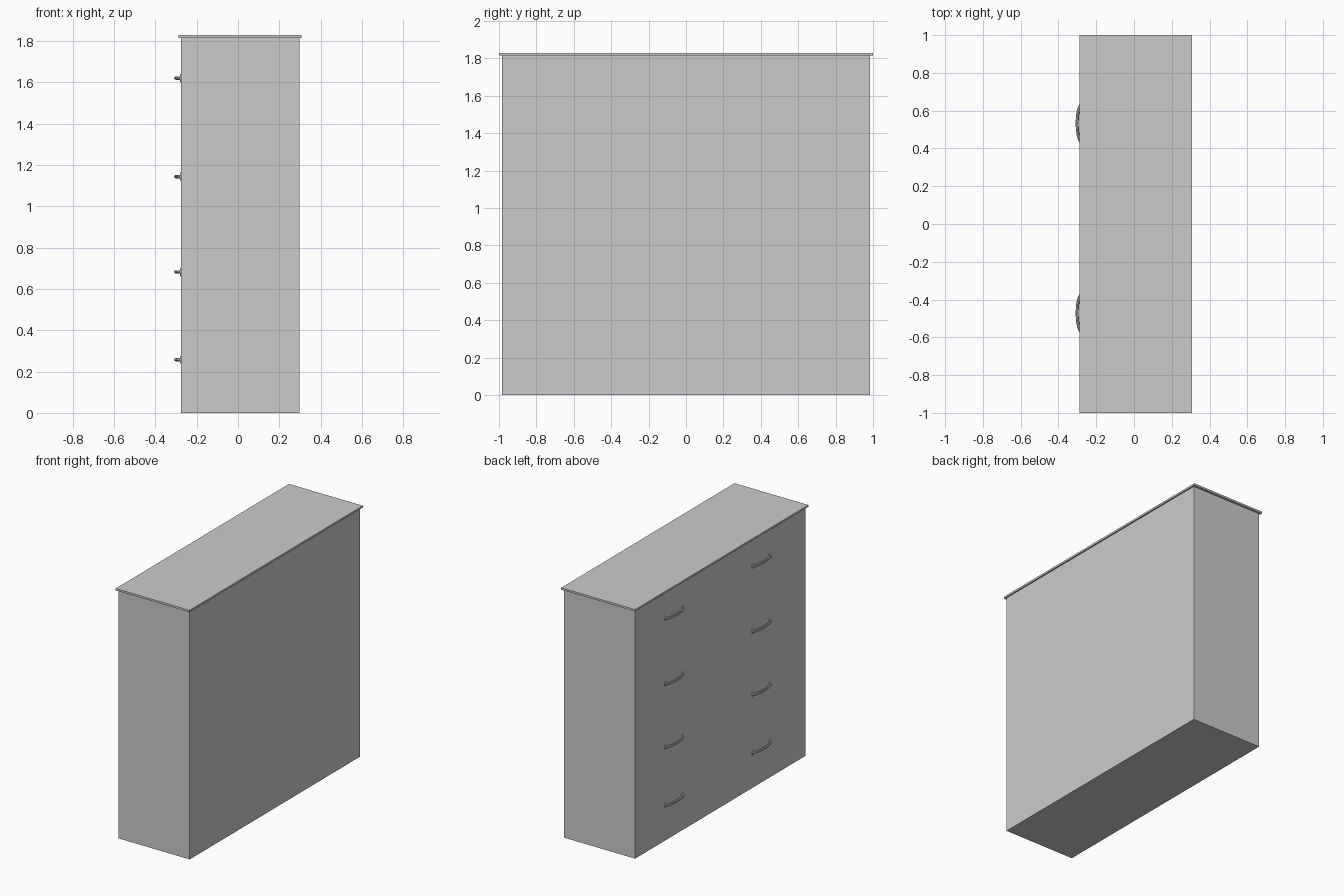
import bpy
import math

if "Cube" in bpy.data.objects:
    bpy.data.objects.remove(bpy.data.objects["Cube"], do_unlink=True)


def make_material(name, value):
    mat = bpy.data.materials.new(name)
    mat.use_nodes = True
    colour = (value, value, value, 1)
    mat.diffuse_color = colour
    mat.node_tree.nodes["Principled BSDF"].inputs["Base Color"].default_value = colour
    return mat


grey = make_material("plain grey", 0.6)


def box(name, low, high):
    """Box spanning two opposite corners."""
    centre = [(a + b) / 2 for a, b in zip(low, high)]
    bpy.ops.mesh.primitive_cube_add(size=1, location=centre)
    obj = bpy.context.object
    obj.name = name
    obj.scale = [b - a for a, b in zip(low, high)]
    bpy.ops.object.transform_apply(location=False, rotation=False, scale=True)
    obj.data.materials.append(grey)
    return obj


# Cabinet body and overhanging top
FACE = -0.277
box("cabinet_body", (FACE, -0.983, 0), (0.298, 0.983, 1.816))
box("cabinet_top", (-0.288, -1, 1.815), (0.308, 1, 1.829))


def handle(name, y, z):
    """Bowed pull with a round bar and an upright foot at each end."""
    curve = bpy.data.curves.new(name, "CURVE")
    curve.dimensions = "3D"
    curve.bevel_depth = 0.008
    curve.bevel_resolution = 2
    curve.use_fill_caps = True
    steps = 12
    spline = curve.splines.new("POLY")
    spline.points.add(steps)
    for i, point in enumerate(spline.points):
        angle = math.pi * i / steps
        point.co = (FACE - 0.024 * math.sin(angle), y - 0.098 * math.cos(angle), z, 1)
    bar = bpy.data.objects.new(name, curve)
    bpy.context.collection.objects.link(bar)
    bpy.ops.object.select_all(action="DESELECT")
    bar.select_set(True)
    bpy.context.view_layer.objects.active = bar
    bpy.ops.object.convert(target="MESH")
    bar = bpy.context.object
    bar.data.materials.clear()
    bar.data.materials.append(grey)
    bpy.ops.object.shade_smooth_by_angle()
    for side in (-1, 1):
        bpy.ops.mesh.primitive_cylinder_add(
            vertices=16, radius=1, depth=1,
            location=(FACE - 0.001, y + side * 0.098, z), rotation=(0, math.pi / 2, 0))
        foot = bpy.context.object
        foot.name = name + "_foot"
        foot.scale = (0.019, 0.011, 0.006)
        foot.data.materials.append(grey)
        bpy.ops.object.shade_smooth_by_angle()


# Two columns of four drawer pulls
for row, z in enumerate((0.257, 0.682, 1.143, 1.62)):
    for column, y in (("right", -0.472), ("left", 0.533)):
        handle(f"drawer_handle_{column}_{row + 1}", y, z)
